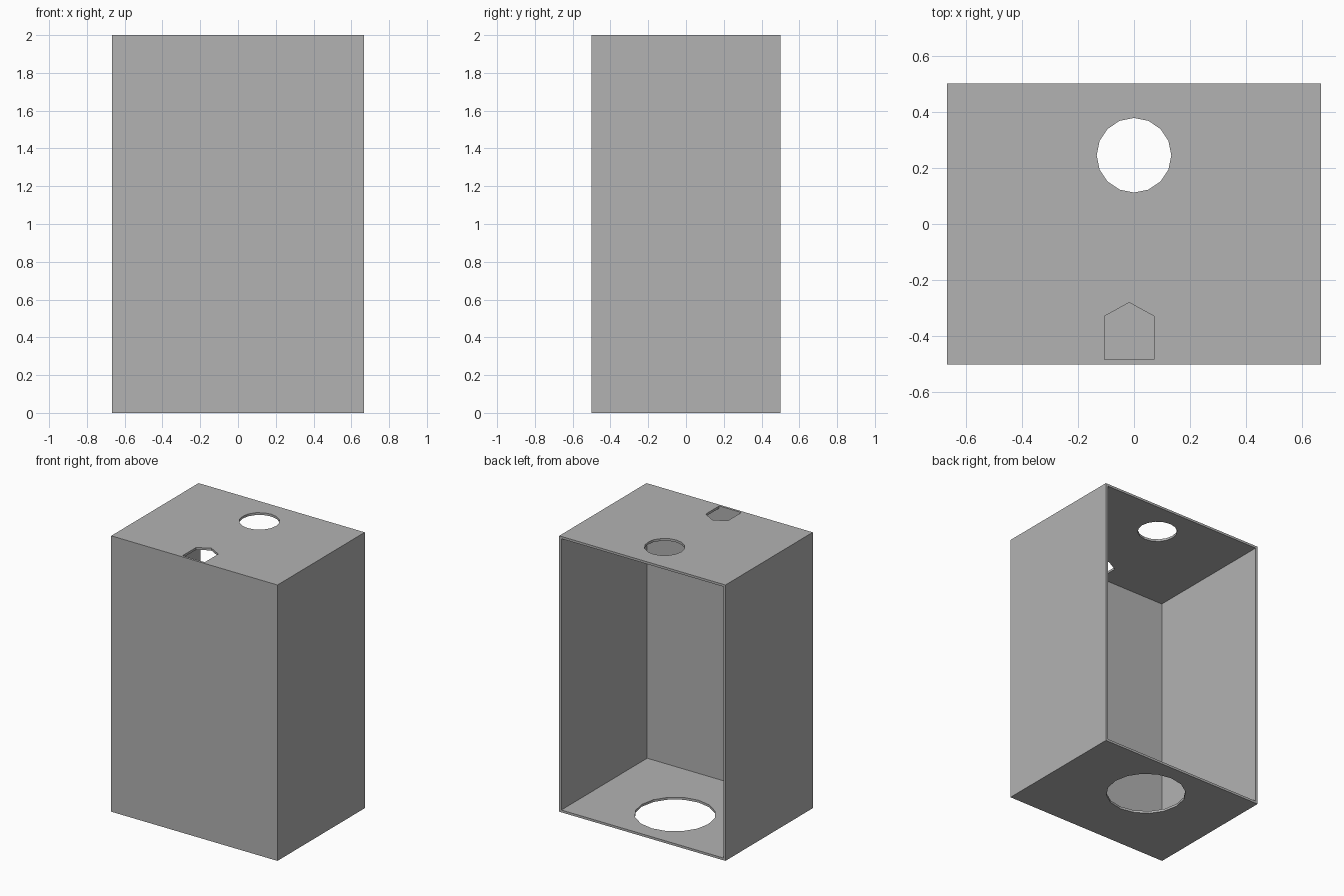
import bpy
import bmesh
from math import cos, sin, tau

WIDTH, DEPTH, HEIGHT = 1.333, 1.0, 2.0
WALL = 0.0167

cube = bpy.data.objects.get("Cube")
if cube:
    bpy.data.objects.remove(cube, do_unlink=True)

grey = bpy.data.materials.new("plain grey")
grey.use_nodes = True
colour = (0.448, 0.448, 0.448, 1)
grey.diffuse_color = colour
grey.node_tree.nodes["Principled BSDF"].inputs["Base Color"].default_value = colour


def prism(name, outline, bottom, top):
    """Extrude a flat counter-clockwise outline from bottom to top."""
    bm = bmesh.new()
    face = bm.faces.new([bm.verts.new((x, y, bottom)) for x, y in outline])
    moved = bmesh.ops.extrude_face_region(bm, geom=[face])["geom"]
    verts = [v for v in moved if isinstance(v, bmesh.types.BMVert)]
    bmesh.ops.translate(bm, verts=verts, vec=(0, 0, top - bottom))
    bmesh.ops.recalc_face_normals(bm, faces=bm.faces)
    mesh = bpy.data.meshes.new(name)
    bm.to_mesh(mesh)
    bm.free()
    mesh.materials.append(grey)
    obj = bpy.data.objects.new(name, mesh)
    bpy.context.collection.objects.link(obj)
    return obj


def rectangle(x, front, back):
    return [(-x, front), (x, front), (x, back), (-x, back)]


def circle(y, radius, sides=16):
    return [(radius * cos(tau * i / sides), y + radius * sin(tau * i / sides))
            for i in range(sides)]


def cut(target, cutter):
    """Subtract the cutter for good, then remove it."""
    cutter.hide_render = True
    mod = target.modifiers.new(cutter.name, "BOOLEAN")
    mod.operation = "DIFFERENCE"
    mod.solver = "EXACT"
    mod.object = cutter
    bpy.context.view_layer.objects.active = target
    bpy.ops.object.modifier_apply(modifier=mod.name)
    bpy.data.objects.remove(cutter, do_unlink=True)


# Thin-walled box
front = -DEPTH / 2
inner_front = front + WALL
box = prism("open_backed_box", rectangle(WIDTH / 2, front, DEPTH / 2), 0, HEIGHT)

# Cavity, open at the back
cut(box, prism("cavity", rectangle(WIDTH / 2 - WALL, inner_front, DEPTH),
               WALL, HEIGHT - WALL))

# Round holes in the top and the floor
cut(box, prism("top_hole", circle(0.245, 0.133), HEIGHT - 0.1, HEIGHT + 0.1))
cut(box, prism("floor_hole", circle(0.125, 0.267), -0.1, 0.1))

# House-shaped slot in the top, against the front wall
slot = [(-0.106, inner_front), (0.072, inner_front), (0.072, -0.329),
        (-0.017, -0.28), (-0.106, -0.329)]
cut(box, prism("top_slot", slot, HEIGHT - 0.1, HEIGHT + 0.1))
